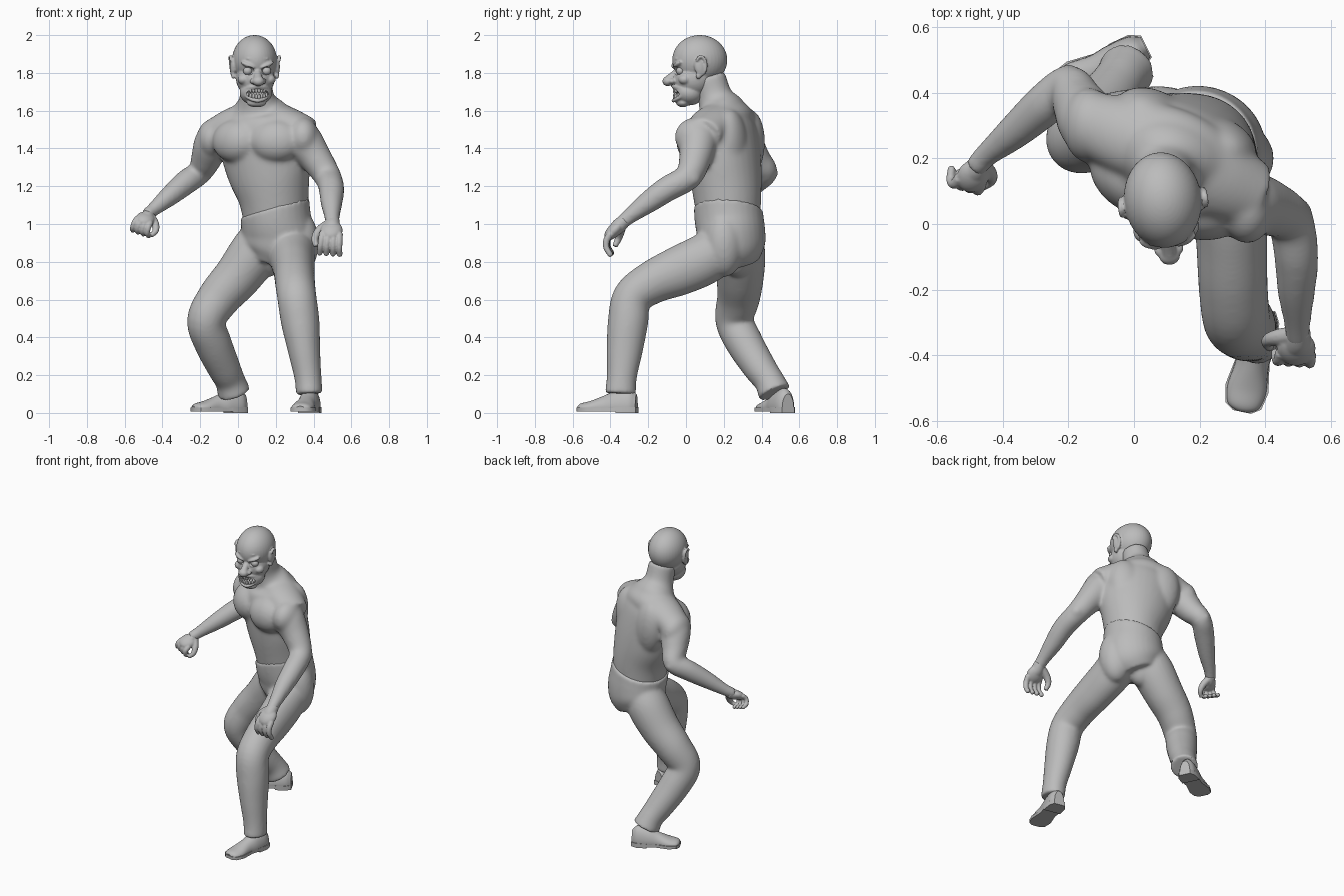
import bpy, bmesh, math
from mathutils import Vector, Matrix

if "Cube" in bpy.data.objects:
    bpy.data.objects.remove(bpy.data.objects["Cube"])

grey = bpy.data.materials.new("clay grey")
grey.use_nodes = True
grey.diffuse_color = (0.5, 0.5, 0.5, 1)
grey.node_tree.nodes["Principled BSDF"].inputs["Base Color"].default_value = (0.5, 0.5, 0.5, 1)


def spline(path, steps=6):
    """Smooth a list of stations with a Catmull-Rom curve."""
    p = [Vector(q) for q in path]
    p = [p[0] * 2 - p[1]] + p + [p[-1] * 2 - p[-2]]
    out = []
    for a, b, c, d in zip(p, p[1:], p[2:], p[3:]):
        for k in range(steps):
            t = k / steps
            out.append((b * 2 + (c - a) * t + (a * 2 - b * 5 + c * 4 - d) * t * t
                        + (b * 3 - a - c * 3 + d) * t ** 3) / 2)
    return out + [p[-2]]


def loft(bm, path, ref=(1, 0, 0), n=24, frame=None, floor=None):
    """Tube through stations x, y, z, side radius and optional depth radius."""
    pts = spline([q if len(q) == 5 else (*q, q[3]) for q in path])
    pos = [Vector(q[:3]) for q in pts]
    rings = []
    for i, q in enumerate(pts):
        t = (pos[min(i + 1, len(pos) - 1)] - pos[max(i - 1, 0)]).normalized()
        side = Vector(ref)
        side = (side - t * side.dot(t)).normalized()
        up = t.cross(side)
        ring = []
        for k in range(n):
            a = math.tau * k / n
            v = pos[i] + side * q[3] * math.cos(a) + up * q[4] * math.sin(a)
            if floor is not None:
                v.z = max(v.z, floor)
            ring.append(bm.verts.new(frame @ v if frame else v))
        rings.append(ring)
    for r, s in zip(rings, rings[1:]):
        for k in range(n):
            bm.faces.new((r[k], r[(k + 1) % n], s[(k + 1) % n], s[k]))
    bm.faces.new(rings[0][::-1])
    bm.faces.new(rings[-1])


def blob(bm, centre, radii, frame=Matrix(), tilt=(0, 0, 0)):
    """Ellipsoid, with optional tilt in degrees."""
    turn = Matrix.Identity(4)
    for angle, axis in zip(tilt, "XYZ"):
        turn = Matrix.Rotation(math.radians(angle), 4, axis) @ turn
    m = frame @ Matrix.Translation(centre) @ turn @ Matrix.Diagonal((*radii, 1))
    bmesh.ops.create_uvsphere(bm, u_segments=40, v_segments=28, radius=1, matrix=m)


def finish(name, bm, voxel=0, smooth=0, cutter=None):
    """Turn a bmesh into an object, fuse its pieces and shade it."""
    bmesh.ops.recalc_face_normals(bm, faces=bm.faces)
    mesh = bpy.data.meshes.new(name)
    bm.to_mesh(mesh)
    bm.free()
    mesh.materials.append(grey)
    ob = bpy.data.objects.new(name, mesh)
    bpy.context.collection.objects.link(ob)
    bpy.ops.object.select_all(action="DESELECT")
    ob.select_set(True)
    bpy.context.view_layer.objects.active = ob
    if voxel:
        mod = ob.modifiers.new("fuse", "REMESH")
        mod.mode, mod.voxel_size = "VOXEL", voxel
    if smooth:
        mod = ob.modifiers.new("soften", "SMOOTH")
        mod.factor, mod.iterations = 0.5, smooth
    if cutter:
        mod = ob.modifiers.new("cut", "BOOLEAN")
        mod.operation, mod.object = "DIFFERENCE", cutter
    for mod in list(ob.modifiers):
        bpy.ops.object.modifier_apply(modifier=mod.name)
    bpy.ops.object.shade_smooth_by_angle(angle=math.radians(45))
    return ob


# Torso frame: chest turned toward the model's right
yaw = Matrix.Rotation(math.radians(-23), 4, "Z")
chest = Matrix.Translation((0.12, 0.2, 0)) @ yaw
across = yaw @ Vector((1, 0, 0))

# Bare torso, neck and arms
bm = bmesh.new()
loft(bm, [(0.2, 0.23, 0.97, 0.165, 0.16), (0.19, 0.22, 1.13, 0.187, 0.177),
          (0.165, 0.21, 1.27, 0.226, 0.184), (0.14, 0.2, 1.41, 0.245, 0.18),
          (0.125, 0.192, 1.52, 0.24, 0.165), (0.11, 0.185, 1.6, 0.165, 0.13),
          (0.1, 0.155, 1.67, 0.094, 0.094), (0.095, 0.12, 1.78, 0.085, 0.09)], across, 32)
# Shoulder girdle
loft(bm, [(-0.27, 0.0, 1.47, 0.1, 0.085), (-0.14, 0.01, 1.535, 0.12, 0.09), (0, 0.03, 1.57, 0.12, 0.09),
          (0.14, 0.0, 1.535, 0.125, 0.09), (0.27, -0.01, 1.475, 0.105, 0.09)], (0, 1, 0), 24, chest)
for s in (-1, 1):
    blob(bm, (0.02 + s * 0.115, -0.11, 1.44), (0.14, 0.095, 0.115), chest, (-8, 0, s * 14))
    blob(bm, (s * 0.11, 0.09, 1.42), (0.12, 0.085, 0.19), chest, (0, s * 10, 0))
left_arm = [(0.31, 0.085, 1.5, 0.085), (0.345, 0.065, 1.44, 0.103), (0.41, 0.05, 1.35, 0.087),
            (0.475, 0.01, 1.25, 0.072), (0.495, -0.1, 1.185, 0.068), (0.495, -0.2, 1.115, 0.059),
            (0.498, -0.3, 1.04, 0.042), (0.5, -0.36, 0.99, 0.038)]
right_arm = [(-0.1, 0.28, 1.5, 0.08), (-0.135, 0.31, 1.43, 0.097), (-0.17, 0.37, 1.34, 0.081),
             (-0.2, 0.42, 1.275, 0.065), (-0.27, 0.365, 1.225, 0.066), (-0.36, 0.285, 1.15, 0.055),
             (-0.45, 0.21, 1.075, 0.038), (-0.485, 0.17, 1.045, 0.037)]
for arm in (left_arm, right_arm):
    loft(bm, arm, across)
    x, y, z, r = arm[1]
    blob(bm, (x, y - 0.01, z + 0.02), (0.083, 0.115, 0.105))
blob(bm, (0.5, 0.03, 1.24), (0.045, 0.05, 0.045))
blob(bm, (-0.2, 0.45, 1.27), (0.042, 0.038, 0.042))
finish("torso_and_arms", bm, 0.009, 26)


def hand(name, wrist, d, s, palm_sign, curl, size):
    """Palm, four jointed fingers and a thumb on side s."""
    wrist, d, s = Vector(wrist), Vector(d).normalized(), Vector(s)
    s = (s - d * s.dot(d)).normalized()
    n = d.cross(s) * palm_sign
    bm = bmesh.new()
    frame = Matrix((s, d, n)).transposed().to_4x4() @ Matrix.Scale(size, 4)
    frame.translation = wrist
    blob(bm, (0, 0.045, 0), (0.054, 0.06, 0.032), frame)
    loft(bm, [(0, -0.03, 0, 0.032), (0, 0.02, 0, 0.04, 0.036), (0, 0.07, 0, 0.05, 0.025)], frame=frame)
    for i in range(4):
        p, angle, path = Vector(((i - 1.5) * 0.027, 0.065, 0)), curl * 0.4, []
        splay = (i - 1.5) * 0.002
        for seg in range(4):
            path.append((*p, 0.018 - seg * 0.0015))
            p = p + Vector((splay, math.cos(angle) * 0.037, math.sin(angle) * 0.037))
            angle += curl
        loft(bm, path, n=12, frame=frame)
        blob(bm, path[-1][:3], (0.0135, 0.0135, 0.0135), frame)
    loft(bm, [(0.02, 0.0, 0.005, 0.026), (0.06, 0.03, 0.022, 0.023),
              (0.08, 0.065, 0.042, 0.018), (0.07, 0.105, 0.058, 0.013)], (0, 0, 1), 12, frame)
    finish(name, bm, 0.005, 2)


hand("left_hand", (0.5, -0.345, 1.0), (-0.1, -0.72, -0.7), (-1, 0, 0), 1, 0.55, 1.08)
hand("right_hand", (-0.475, 0.18, 1.045), (-0.35, -0.75, -0.4), (1, -0.2, -0.3), -1, 0.95, 0.92)

# Trousers, with a slanted waist
bm = bmesh.new()
loft(bm, [(0.185, 0.218, 1.24, 0.205, 0.18), (0.192, 0.22, 1.13, 0.188, 0.179),
          (0.2, 0.228, 1.03, 0.188, 0.182), (0.21, 0.24, 0.95, 0.195, 0.178),
          (0.2, 0.25, 0.87, 0.188, 0.168), (0.18, 0.26, 0.8, 0.13, 0.13)], across, 32)
cut = bmesh.ops.bisect_plane(bm, geom=bm.verts[:] + bm.edges[:] + bm.faces[:], clear_outer=True,
                             plane_co=(0.2, 0.22, 1.085), plane_no=(-0.28, 0.05, 1))
bmesh.ops.holes_fill(bm, edges=[e for e in cut["geom_cut"] if isinstance(e, bmesh.types.BMEdge)])
for s in (-1, 1):
    blob(bm, (0.095 + s * 0.085, 0.08, 0.9), (0.11, 0.105, 0.18), chest)
left_leg = [(0.25, 0.24, 0.99, 0.12), (0.275, 0.19, 0.885, 0.128), (0.288, 0.1, 0.815, 0.119, 0.135),
            (0.297, -0.03, 0.755, 0.11, 0.132), (0.302, -0.18, 0.69, 0.106, 0.115),
            (0.312, -0.285, 0.61, 0.104), (0.33, -0.307, 0.48, 0.102, 0.107),
            (0.35, -0.325, 0.33, 0.086, 0.096), (0.37, -0.34, 0.19, 0.072, 0.08), (0.378, -0.347, 0.1, 0.071, 0.083)]
right_leg = [(0.15, 0.27, 0.95, 0.12), (0.09, 0.285, 0.85, 0.135), (0.0, 0.287, 0.725, 0.126),
             (-0.1, 0.278, 0.61, 0.114), (-0.168, 0.257, 0.49, 0.102), (-0.133, 0.31, 0.37, 0.099),
             (-0.075, 0.39, 0.24, 0.088), (-0.042, 0.44, 0.17, 0.08), (-0.02, 0.47, 0.105, 0.089)]
for leg in (left_leg, right_leg):
    loft(bm, leg)
finish("trousers", bm, 0.009, 16)


def shoe(name, heel, toe):
    """Rounded upper on a thin sole with a raised heel."""
    heel, toe = Vector((*heel, 0)), Vector((*toe, 0))
    length = (toe - heel).length
    d = (toe - heel).normalized()
    frame = Matrix((Vector((0, 0, 1)).cross(d) * -1, d, Vector((0, 0, 1)))).transposed().to_4x4()
    frame.translation = heel
    bm = bmesh.new()
    upper = [(0, 0.0, 0.03, 0.034, 0.07), (0, 0.12, 0.03, 0.052, 0.1), (0, 0.35, 0.03, 0.056, 0.09),
             (0, 0.55, 0.03, 0.052, 0.062), (0, 0.78, 0.028, 0.06, 0.036), (0, 0.94, 0.025, 0.05, 0.026),
             (0, 1.0, 0.022, 0.024, 0.014)]
    loft(bm, [(x, y * length, z, a, b) for x, y, z, a, b in upper], frame=frame, floor=0.02)
    half = [(0.036, -0.005), (0.053, 0.1), (0.057, 0.3), (0.052, 0.5), (0.067, 0.78), (0.056, 0.95), (0.028, 1.01)]
    block = [(0.037, -0.01), (0.056, 0.1), (0.058, 0.32)]
    for outline, low, high in ((half, 0.008, 0.028), (block, 0, 0.03)):
        rim = [(w, y) for w, y in outline] + [(-w, y) for w, y in reversed(outline)]
        face = bm.faces.new([bm.verts.new(frame @ Vector((w, y * length, low))) for w, y in rim])
        new = bmesh.ops.extrude_face_region(bm, geom=[face])["geom"]
        bmesh.ops.translate(bm, vec=(0, 0, high - low), verts=[v for v in new if isinstance(v, bmesh.types.BMVert)])
    finish(name, bm)


shoe("left_shoe", (0.395, -0.262), (0.33, -0.57))
shoe("right_shoe", (0.035, 0.54), (-0.235, 0.405))

# Head, in a frame turned slightly to the model's left
head = Matrix.Translation((0.088, 0.07, 0)) @ Matrix.Rotation(math.radians(7), 4, "Z")
bm = bmesh.new()
blob(bm, (0, -0.1, 1.69), (0.06, 0.065, 0.03), head)
for s in (-1, 1):
    blob(bm, (s * 0.05, -0.14, 1.81), (0.032, 0.035, 0.023), head)
cutter = finish("face_cutter", bm)
cutter.hide_render = True

bm = bmesh.new()
blob(bm, (0, 0.003, 1.868), (0.118, 0.146, 0.132), head)
blob(bm, (0, -0.03, 1.77), (0.102, 0.11, 0.1), head)
blob(bm, (0, -0.058, 1.695), (0.086, 0.08, 0.066), head, (-12, 0, 0))
blob(bm, (0, -0.088, 1.642), (0.052, 0.034, 0.024), head)
loft(bm, [(0, -0.1, 1.825, 0.016), (0, -0.135, 1.79, 0.02), (0, -0.165, 1.76, 0.026)], n=16, frame=head)
blob(bm, (0, -0.168, 1.756), (0.032, 0.028, 0.026), head)
# Lips around the open mouth
lips = [(math.cos(a) * 0.067, -0.138 + 0.05 * math.cos(a) ** 2, 1.69 + math.sin(a) * 0.037 + 0.01 * math.cos(a) ** 2, 0.01)
        for a in (math.tau * k / 12 for k in range(13))]
loft(bm, lips, (0, 1, 0.3), 10, head)
for s in (-1, 1):
    blob(bm, (s * 0.026, -0.148, 1.756), (0.019, 0.02, 0.015), head)
    blob(bm, (s * 0.07, -0.085, 1.765), (0.031, 0.034, 0.027), head)
    blob(bm, (s * 0.05, -0.122, 1.842), (0.042, 0.02, 0.013), head, (0, s * -22, s * 18))
    # Ear: flat shell with a raised rim
    blob(bm, (s * 0.116, -0.01, 1.83), (0.017, 0.03, 0.05), head, (12, 0, 0))
    rim = [(s * (0.125 + 0.006 * math.sin(a)), -0.007 + 0.028 * math.cos(a), 1.838 + 0.048 * math.sin(a), 0.0085)
           for a in (-1.9 + 0.5 * k for k in range(10))]
    loft(bm, rim, n=10, frame=head)
    blob(bm, (s * 0.116, -0.018, 1.785), (0.012, 0.015, 0.017), head)
for k in range(3):
    blob(bm, (0, -0.125 + 0.011 * k, 1.875 + 0.022 * k), (0.06, 0.015, 0.006), head)
finish("head", bm, 0.0055, 3, cutter)
bpy.data.objects.remove(cutter)

# Eyes and two rows of teeth
bm = bmesh.new()
for s in (-1, 1):
    blob(bm, (s * 0.05, -0.107, 1.81), (0.024, 0.022, 0.022), head)
finish("eyes", bm)
bm = bmesh.new()
for row in (1, -1):
    for k in range(8):
        x = (k - 3.5) * 0.0145
        blob(bm, (x, -0.133 + 14 * x * x, 1.69 + row * 0.017 + 2.5 * x * x), (0.0077, 0.008, 0.016), head)
finish("teeth", bm)
